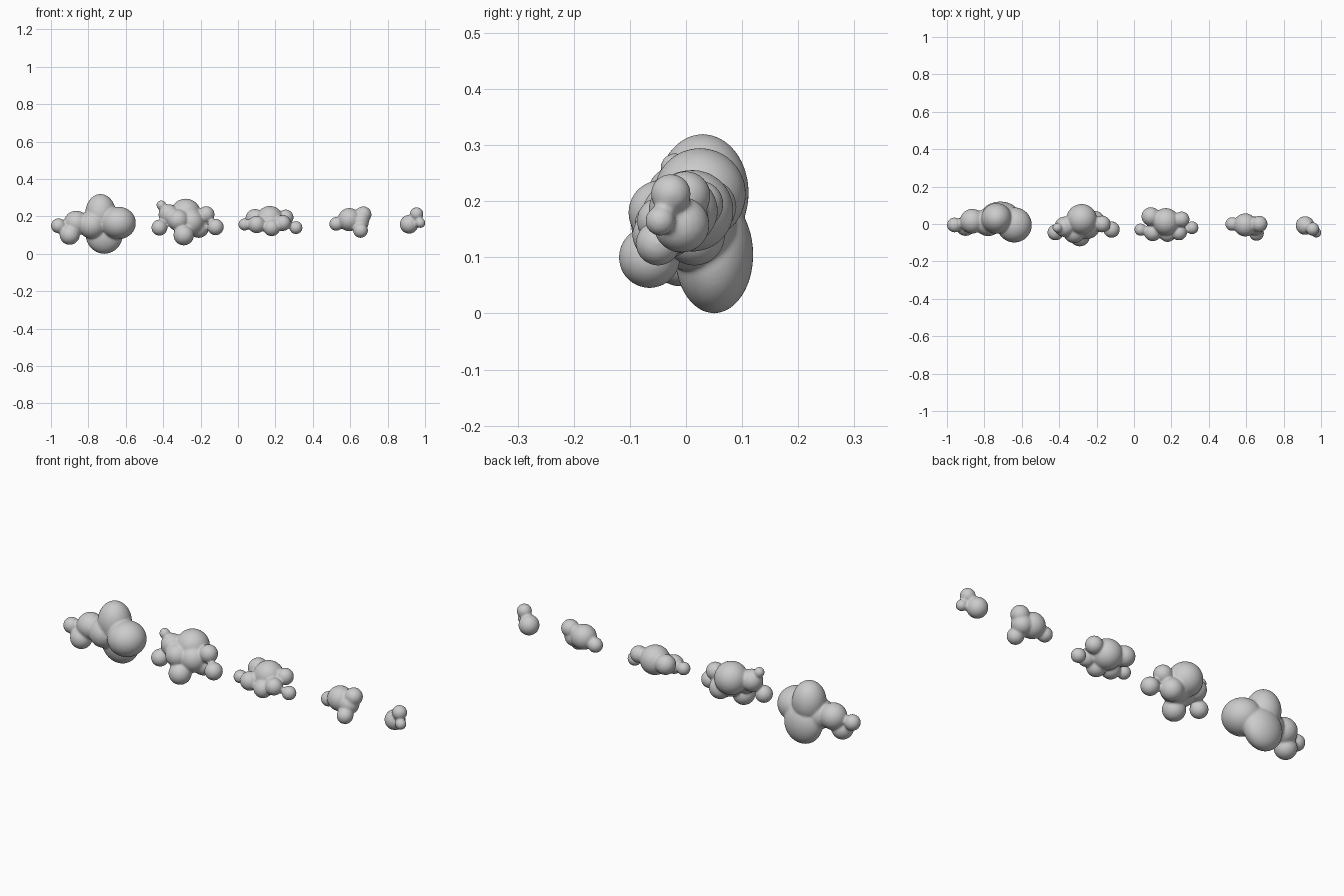
import bpy, bmesh
from mathutils import Matrix

# Each blob: x, y, z, radius (optionally rx, ry, rz)
PUFFS = {
    "largest_puff": [
        (-.96, -.005, .15, .04), (-.90, -.01, .102, .054), (-.865, .015, .165, .066),
        (-.78, .01, .155, .075), (-.735, .03, .215, .082, .082, .105),
        (-.64, -.005, .165, .094, .094, .087), (-.715, .05, .105, .1, .07, .105),
    ],
    "large_puff": [
        (-.41, -.02, .26, .026), (-.42, -.045, .14, .043), (-.37, -.015, .21, .055),
        (-.28, .025, .213, .082), (-.32, -.045, .18, .058), (-.29, -.065, .1, .055),
        (-.17, 0, .21, .045), (-.12, -.03, .143, .044), (-.21, .015, .14, .055),
        (-.25, -.01, .17, .07),
    ],
    "medium_puff": [
        (.035, -.03, .157, .033), (.09, .04, .19, .05), (.10, -.045, .157, .047),
        (.17, .012, .183, .073), (.18, -.05, .14, .046), (.255, .025, .195, .042),
        (.24, -.045, .165, .043), (.31, -.02, .14, .035),
    ],
    "small_puff": [
        (.525, 0, .16, .037), (.595, -.005, .183, .062), (.67, 0, .21, .044),
        (.655, -.05, .125, .04), (.65, -.01, .17, .05),
    ],
    "smallest_puff": [
        (.915, -.008, .158, .05), (.955, -.027, .213, .036), (.975, -.046, .165, .027),
    ],
}


def make_puff(name, blobs):
    """Overlapping spheres fused into one soft cloud."""
    bm = bmesh.new()
    for b in blobs:
        radii = b[3:] if len(b) == 6 else (b[3],) * 3
        mat = Matrix.Translation(b[:3]) @ Matrix.Diagonal((*radii, 1))
        bmesh.ops.create_icosphere(bm, subdivisions=4, radius=1, matrix=mat)
    mesh = bpy.data.meshes.new(name)
    bm.to_mesh(mesh)
    bm.free()
    obj = bpy.data.objects.new(name, mesh)
    bpy.context.collection.objects.link(obj)
    fuse = obj.modifiers.new("fuse", 'REMESH')
    fuse.mode = 'VOXEL'
    fuse.voxel_size = .005
    fuse.use_smooth_shade = True
    soften = obj.modifiers.new("soften", 'SMOOTH')
    soften.factor = .5
    soften.iterations = 10


for puff, parts in PUFFS.items():
    # Blobs given with six values already hold rx, ry, rz after z
    make_puff(puff, [p if len(p) == 4 else (*p[:3], *p[-3:]) for p in parts])
